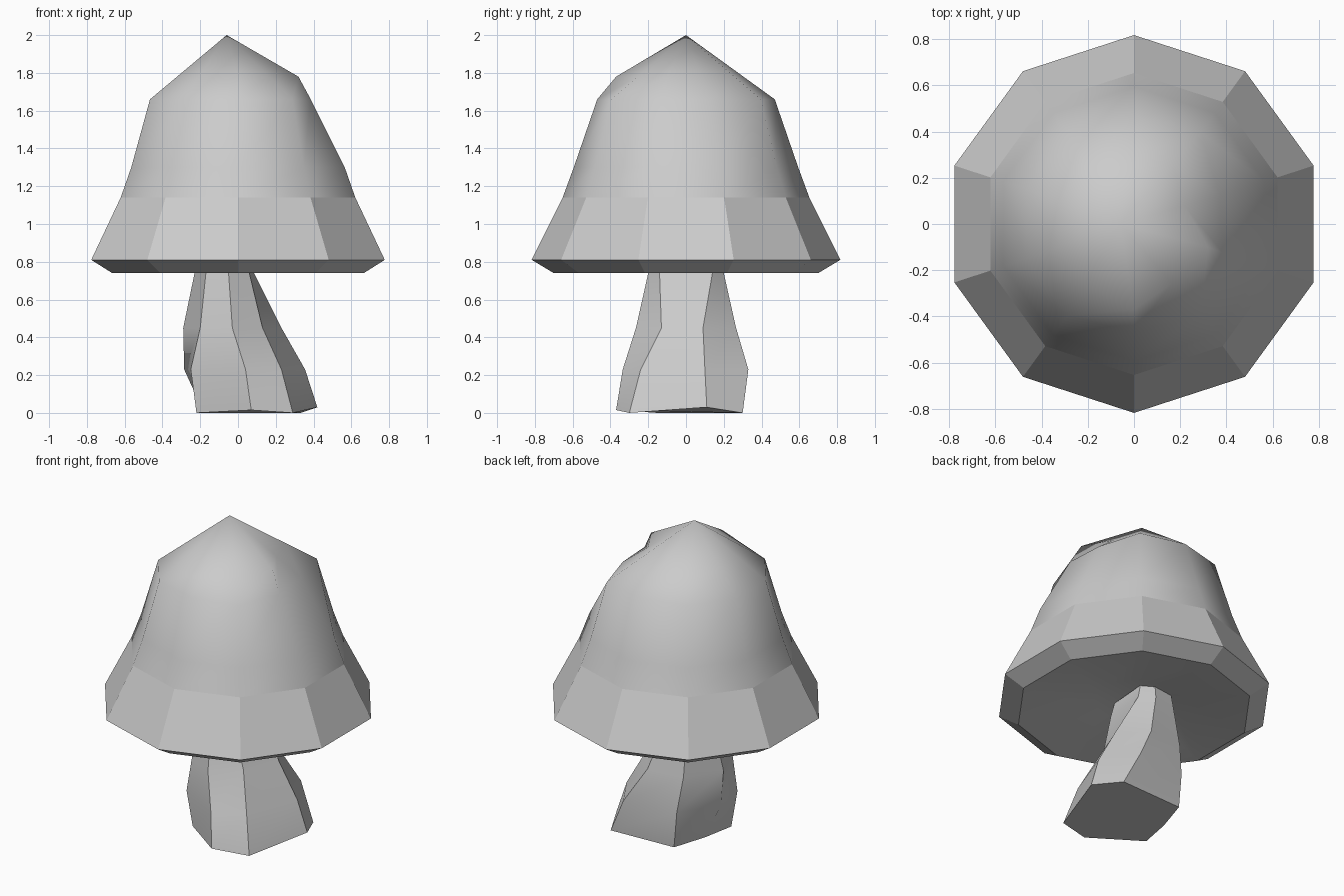
import bpy, bmesh, math

if "Cube" in bpy.data.objects:
    bpy.data.objects.remove(bpy.data.objects["Cube"])

SIDES = 10
APEX = (-0.06, 0.0, 2.0)


def bridge(bm, low, high, smooth=False):
    """Join two vertex rings with quads."""
    n = len(low)
    for i in range(n):
        j = (i + 1) % n
        f = bm.faces.new((low[i], low[j], high[j], high[i]))
        f.smooth = smooth


def fan(bm, ring, tip, smooth=False):
    """Close a ring to a single point."""
    for i in range(len(ring)):
        f = bm.faces.new((ring[i], ring[(i + 1) % len(ring)], tip))
        f.smooth = smooth


def finish(bm, name):
    bmesh.ops.recalc_face_normals(bm, faces=bm.faces)
    mesh = bpy.data.meshes.new(name)
    bm.to_mesh(mesh)
    bm.free()
    obj = bpy.data.objects.new(name, mesh)
    bpy.context.collection.objects.link(obj)
    return obj


def polar(bm, radius, z, changes={}):
    """Ten-sided ring; changes maps a corner index to its own radius."""
    ring = []
    for i in range(SIDES):
        a = math.radians(-18 + 36 * i)
        r = changes.get(i, radius)
        ring.append(bm.verts.new((r * math.cos(a), r * math.sin(a), z)))
    return ring


# Cap: faceted skirt, smooth dome with a dent on the right, hollow underside
bm = bmesh.new()
inner = polar(bm, 0.24, 0.81)
lip = polar(bm, 0.70, 0.74)
rim = polar(bm, 0.817, 0.81)
skirt = polar(bm, 0.653, 1.14)
dome = polar(bm, 0.594, 1.30)
shoulder = polar(bm, 0.49, 1.66, {0: 0.405, 1: 0.39, 3: 0.47, 8: 0.47})
bridge(bm, inner, lip, True)
bridge(bm, lip, rim)
bridge(bm, rim, skirt)
bridge(bm, skirt, dome, True)
bridge(bm, dome, shoulder, True)

# Crown ring lies on the cone to the tip, with two raised corners
raised = {0: (0.32, -0.10), 8: (0.0, -0.37)}
crown = []
for i, v in enumerate(shoulder):
    x = APEX[0] + (v.co.x - APEX[0]) * 0.647
    y = v.co.y * 0.647
    x, y = raised.get(i, (x, y))
    crown.append(bm.verts.new((x, y, 1.78)))
bridge(bm, shoulder, crown, True)
fan(bm, crown, bm.verts.new(APEX), True)
fan(bm, inner, bm.verts.new((-0.06, 0, 0.86)), True)
for ring in (skirt, rim, lip):
    for i in range(SIDES):
        bm.edges.get((ring[i], ring[(i + 1) % SIDES])).smooth = False
finish(bm, "mushroom_cap")

# Stem: leaning seven-sided sections from the foot up into the cap
sections = [
    (0.0, [(.29, -.30), (.42, .11), (.33, .30), (-.11, .28),
           (-.18, .06), (-.22, -.15), (.07, -.37)]),
    (0.23, [(.23, -.24), (.355, .10), (.22, .33), (-.13, .28),
            (-.285, .05), (-.25, -.17), (.04, -.335)]),
    (0.45, [(.13, -.13), (.23, .09), (.09, .265), (-.15, .24),
            (-.29, .03), (-.20, -.19), (-.03, -.265)]),
    (0.74, [(.06, -.14), (.085, .14), (0, .20), (-.14, .19),
            (-.23, .05), (-.17, -.15), (-.05, -.20)]),
    (0.83, [(.04, -.13), (.06, .13), (-.01, .18), (-.14, .17),
            (-.22, .05), (-.17, -.14), (-.06, -.18)]),
]
bm = bmesh.new()
rings = [[bm.verts.new((x, y, z)) for x, y in pts] for z, pts in sections]
rings[0][1].co.z = 0.03
rings[0][6].co.z = 0.015
for low, high in zip(rings, rings[1:]):
    bridge(bm, low, high)
bm.faces.new(rings[0])
bm.faces.new(rings[-1])
stem = finish(bm, "mushroom_stem")
bpy.context.view_layer.objects.active = stem
stem.select_set(True)
bpy.ops.object.shade_smooth_by_angle(angle=math.radians(30))
